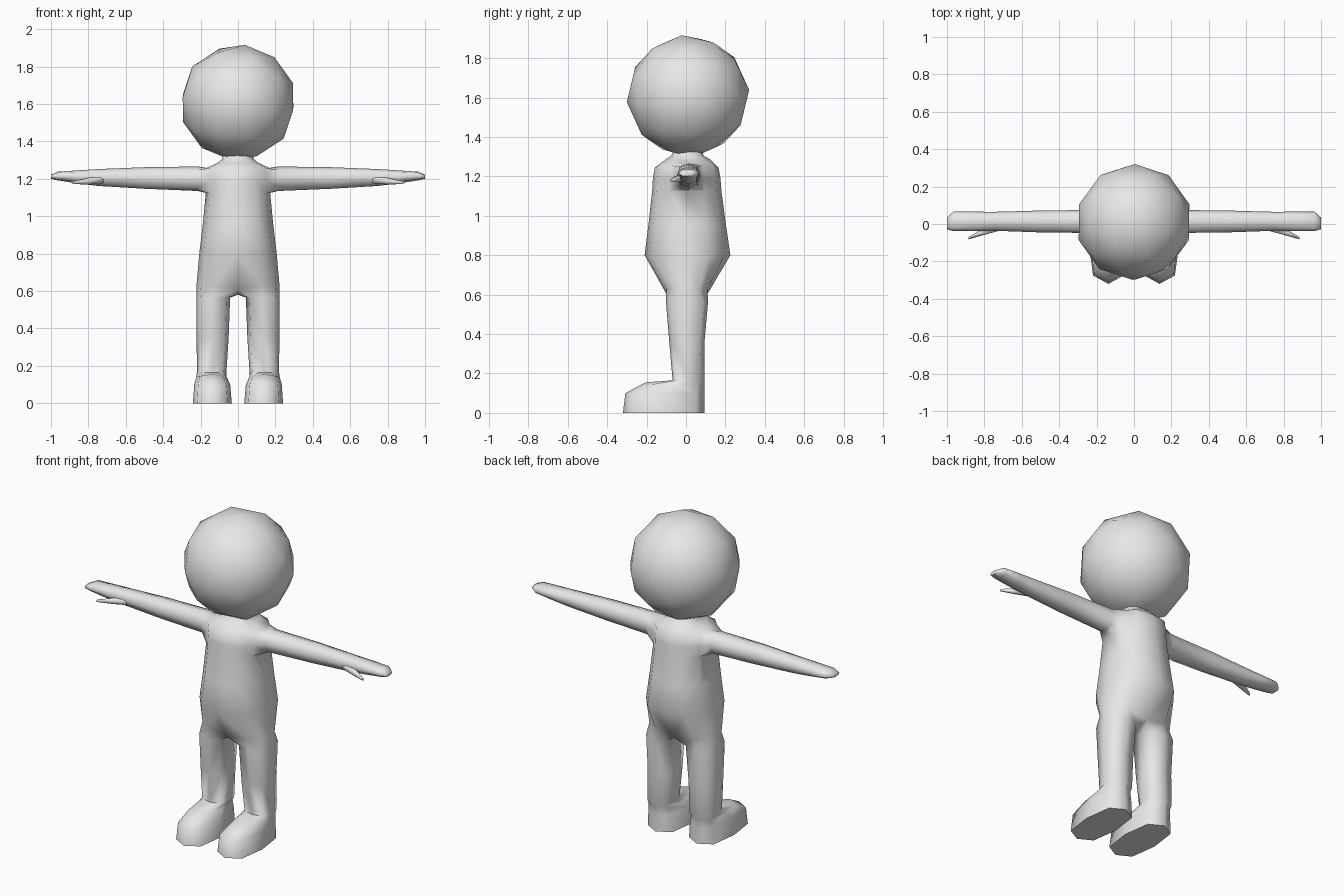
import bpy, bmesh, math
from mathutils import Matrix

if "Cube" in bpy.data.objects:
    bpy.data.objects.remove(bpy.data.objects["Cube"])

grey = bpy.data.materials.new("light grey")
grey.diffuse_color = (0.8, 0.8, 0.8, 1)
grey.use_nodes = True
grey.node_tree.nodes["Principled BSDF"].inputs["Base Color"].default_value = grey.diffuse_color


def finish(name, bm, mirror=True):
    bmesh.ops.recalc_face_normals(bm, faces=bm.faces)
    me = bpy.data.meshes.new(name)
    bm.to_mesh(me)
    bm.free()
    me.materials.append(grey)
    ob = bpy.data.objects.new(name, me)
    bpy.context.collection.objects.link(ob)
    bpy.context.view_layer.objects.active = ob
    ob.select_set(True)
    if mirror:
        mod = ob.modifiers.new("mirror", 'MIRROR')
        mod.use_clip = True
        bpy.ops.object.modifier_apply(modifier=mod.name)
    bpy.ops.object.shade_smooth_by_angle(angle=math.radians(75))
    ob.select_set(False)
    return ob


def power(v, p):
    return math.copysign(abs(v) ** p, v) if abs(v) > 1e-6 else 0.0


def oval(a0, a1, b0, b1, start, p=0.8):
    """Eight points of a rounded box, as (a, b) pairs."""
    pts = []
    for i in range(8):
        t = math.radians(start + 45 * i)
        pts.append(((a0 + a1) / 2 + (a1 - a0) / 2 * power(math.cos(t), p),
                    (b0 + b1) / 2 + (b1 - b0) / 2 * power(math.sin(t), p)))
    return pts


def bridge(bm, r0, r1, closed=True, skip=()):
    n = len(r0)
    for i in range(n if closed else n - 1):
        if i not in skip:
            j = (i + 1) % n
            bm.faces.new((r0[i], r0[j], r1[j], r1[i]))


# Body: right half of the torso, each ring runs front centre -> side -> back centre
bm = bmesh.new()
torso = [  # z, half width, front y, back y
    (1.345, .075, -.06, .075), (1.305, .085, -.075, .09), (1.285, .11, -.105, .125),
    (1.245, .17, -.158, .165), (1.19, .172, -.168, .175), (1.125, .172, -.172, .18),
    (.96, .188, -.19, .202), (.80, .207, -.21, .225), (.63, .222, -.115, .125)]
rings = []
for z, hx, y0, y1 in torso:
    ring = []
    for i in range(7):
        t = math.radians(-90 + 30 * i)
        ring.append(bm.verts.new((hx * power(math.cos(t), .8),
                                  (y0 + y1) / 2 + (y1 - y0) / 2 * math.sin(t),
                                  z + (.012 * math.cos(t) if z == 1.245 else 0))))
    rings.append(ring)
for k in range(len(rings) - 1):
    bridge(bm, rings[k], rings[k + 1], False, (2, 3) if k in (3, 4) else ())

# Arm and hand grown from the shoulder opening
s, m, b = rings[3:6]
last = [m[4], s[4], s[3], s[2], m[2], b[2], b[3], b[4]]
arm = [  # x, front y, back y, low z, high z
    (.215, -.048, .075, 1.135, 1.266), (.5, -.045, .072, 1.147, 1.262),
    (.75, -.036, .065, 1.162, 1.252), (.86, -.038, .066, 1.176, 1.245),
    (.965, -.038, .066, 1.192, 1.238), (1.0, -.028, .035, 1.2, 1.222)]
for x, y0, y1, z0, z1 in arm:
    ring = [bm.verts.new((x, y, z)) for y, z in oval(y0, y1, z0, z1, 0)]
    bridge(bm, last, ring)
    last = ring
bm.faces.new(last)

# Leg and foot grown from the hip, sharing a crotch point on the centre line
hip = rings[-1]
hip[0].co.z = hip[6].co.z = .605
hip[0].co.y, hip[6].co.y = -.10, .11
last = hip + [bm.verts.new((0, 0, .58))]
leg = [  # z, inner x, outer x, front y, back y
    (.565, .042, .222, -.102, .112), (.35, .05, .221, -.084, .093),
    (.165, .062, .22, -.068, .095), (.145, .062, .222, -.205, .095),
    (.1, .042, .234, -.308, .095), (0, .033, .241, -.32, .095)]
for z, x0, x1, y0, y1 in leg:
    ring = [bm.verts.new((x, y, z + (.01 if z == .145 and i == 1 else 0)))
            for i, (x, y) in enumerate(oval(x0, x1, y0, y1, -135, .7))]
    bridge(bm, last, ring)
    last = ring
bm.faces.new(last)
finish("body", bm)

# Thumbs
bm = bmesh.new()
last = None
for x, y0, y1, z0, z1 in [(.72, -.036, .0, 1.175, 1.215), (.80, -.058, -.02, 1.17, 1.205),
                          (.885, -.082, -.07, 1.172, 1.186)]:
    ring = [bm.verts.new((x, y, z)) for y, z in oval(y0, y1, z0, z1, 0)]
    if last:
        bridge(bm, last, ring)
    else:
        bm.faces.new(ring)
    last = ring
bm.faces.new(last)
finish("thumbs", bm)

# Head
bm = bmesh.new()
bmesh.ops.create_icosphere(bm, subdivisions=2, radius=.312,
                           matrix=Matrix.Translation((0, .01, 1.608)) @ Matrix.Rotation(.12, 4, 'Y')
                           @ Matrix.Rotation(.1, 4, 'X'))
finish("head", bm, False)
